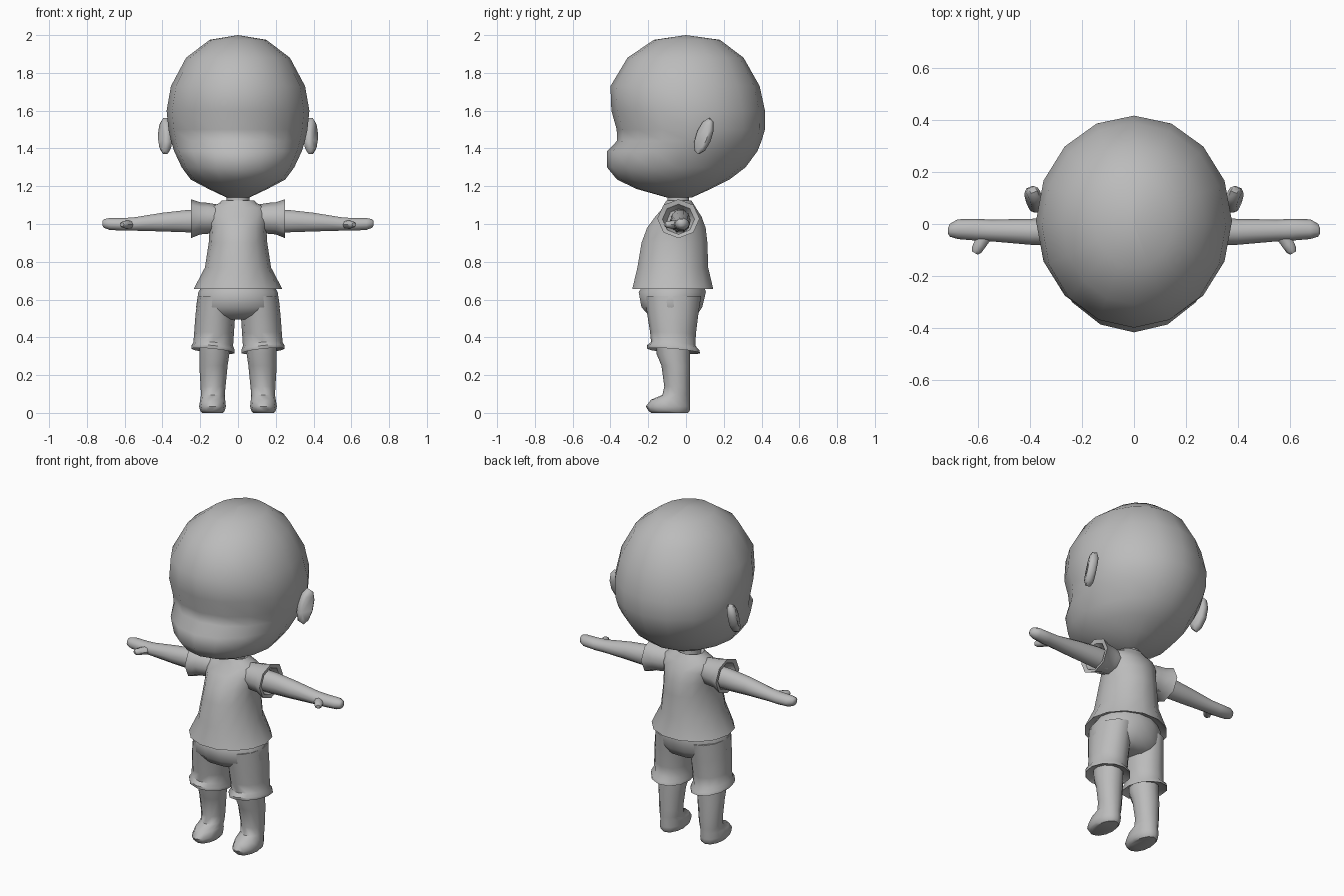
import bpy, bmesh, math
from mathutils import Vector as V

grey = bpy.data.materials.new("plain grey")
grey.diffuse_color = (0.5, 0.5, 0.5, 1)


def loft(name, rings, n, mirror=False, smooth=50, join=None):
    """Skin a list of rings (centre, u, v); ends are capped."""
    bm = bmesh.new()
    loops = []
    for c, u, v in rings:
        loops.append([bm.verts.new(V(c) + V(u) * math.cos(2 * math.pi * i / n)
                                   + V(v) * math.sin(2 * math.pi * i / n)) for i in range(n)])
    for a, b in zip(loops, loops[1:]):
        for i in range(n):
            j = (i + 1) % n
            bm.faces.new((a[i], a[j], b[j], b[i]))
    bm.faces.new(loops[0])
    bm.faces.new(loops[-1])
    bmesh.ops.remove_doubles(bm, verts=bm.verts, dist=0.0005)
    bmesh.ops.recalc_face_normals(bm, faces=bm.faces)
    me = bpy.data.meshes.new(name)
    bm.to_mesh(me)
    bm.free()
    me.shade_smooth()
    me.set_sharp_from_angle(angle=math.radians(smooth))
    me.materials.append(grey)
    ob = bpy.data.objects.new(name, me)
    bpy.context.collection.objects.link(ob)
    if mirror:
        ob.modifiers.new("mirror", "MIRROR").use_clip = False
    return ob


def level(z, x0, x1, y0, y1, tilt_x=0, tilt_y=0):
    """Ring lying across z, given by its extents."""
    return (((x0 + x1) / 2, (y0 + y1) / 2, z),
            ((x1 - x0) / 2, 0, tilt_x), (0, (y1 - y0) / 2, tilt_y))


def upright(x, y, z, ry, rz):
    """Ring lying across x."""
    return ((x, y, z), (0, ry, 0), (0, 0, rz))


# head: round skull, dented face, forward muzzle
head = [(2.0, 0.0005, 0, 0), (1.975, .15, -.17, .18), (1.88, .275, -.31, .305),
        (1.73, .355, -.40, .39), (1.60, .378, -.395, .418), (1.50, .368, -.367, .418),
        (1.44, .355, -.365, .40), (1.385, .338, -.418, .378), (1.30, .298, -.418, .315),
        (1.235, .25, -.365, .23), (1.185, .155, -.26, .13), (1.14, .06, -.10, .03)]
loft("head", [level(z, -r, r, a, b) for z, r, a, b in head], 16)

# ears: flat tapered discs swept out and back
c, tall, wide, thick = V((.385, .095, 1.465)), V((0, .028, .095)), V((.02, .04, 0)), V((.023, -.01, 0))
loft("ear", [(c + thick * t, tall * s, wide * s)
             for t, s in ((-1, .75), (-.5, 1), (.5, 1), (1, .75))], 10, True)

# neck
loft("neck", [level(1.0, -.07, .07, -.11, .03), level(1.09, -.06, .06, -.10, .02),
              level(1.18, -.06, .06, -.10, .02)], 10)

# shirt body with flared hem and tucked-in lip
shirt = [(.68, .20, -.25, .11), (.655, .235, -.29, .15), (.77, .175, -.262, .122),
         (.90, .155, -.24, .118), (.98, .15, -.21, .108), (1.04, .165, -.165, .085),
         (1.085, .16, -.125, .055), (1.11, .10, -.115, .04), (1.125, .085, -.105, .03),
         (1.10, .065, -.09, .02)]
loft("shirt", [level(z, -r, r, a, b) for z, r, a, b in shirt], 14)

# sleeves: flared open tubes
sleeve = [(.09, 1.03, .07, .07), (.16, 1.03, .085, .082), (.20, 1.03, .09, .085),
          (.25, 1.028, .112, .103), (.245, 1.025, .085, .08), (.20, 1.02, .06, .06)]
loft("sleeve", [upright(x, -.04, z, a, b) for x, z, a, b in sleeve], 8, True)

# arm running into a mitten hand
arm = [(.18, -.03, 1.015, .055, .065), (.27, -.03, 1.015, .054, .062), (.40, -.03, 1.01, .05, .052),
       (.55, -.025, 1.0, .042, .037), (.61, -.022, .998, .042, .035), (.68, -.02, 1.0, .038, .033),
       (.71, -.024, 1.003, .025, .024), (.718, -.026, 1.004, .01, .012)]
loft("arm", [upright(*a) for a in arm], 10, True)

# thumb pointing forward
d = V((.50, -.86, 0))
side = V((.86, .50, 0))
loft("thumb", [(V((.575, -.045, .997)) + d * t, side * r, (0, 0, r * .85))
               for t, r in ((0, .028), (.04, .024), (.065, .021), (.078, .012))], 8, True)

# shorts seat
seat = [(.70, .17, -.21, .09), (.64, .21, -.255, .11), (.56, .222, -.24, .09),
        (.515, .19, -.20, .06), (.495, .11, -.15, .02)]
loft("shorts_seat", [level(z, -r, r, a, b) for z, r, a, b in seat], 14)

# shorts legs with turned cuffs
leg_tube = [(.62, .01, .212, -.22, .08, 0), (.52, .015, .225, -.205, .065, 0),
            (.42, .022, .232, -.19, .052, .006), (.365, .026, .236, -.185, .05, .01),
            (.345, .018, .246, -.208, .07, .012), (.328, .018, .246, -.205, .075, .012),
            (.345, .04, .215, -.18, .04, .01)]
loft("shorts_leg", [level(z, a, b, e, f, t, -t) for z, a, b, e, f, t in leg_tube], 12, True)

# leg and foot
leg = [(.42, .05, .205, -.165, .025), (.31, .046, .205, -.155, .022), (.25, .055, .205, -.13, .022),
       (.14, .066, .198, -.115, .02), (.095, .07, .196, -.125, .02), (.07, .068, .2, -.185, .02),
       (.035, .064, .206, -.212, .022), (.012, .07, .2, -.2, .02), (0, .08, .19, -.185, .01)]
loft("leg", [level(*l) for l in leg], 12, True)
